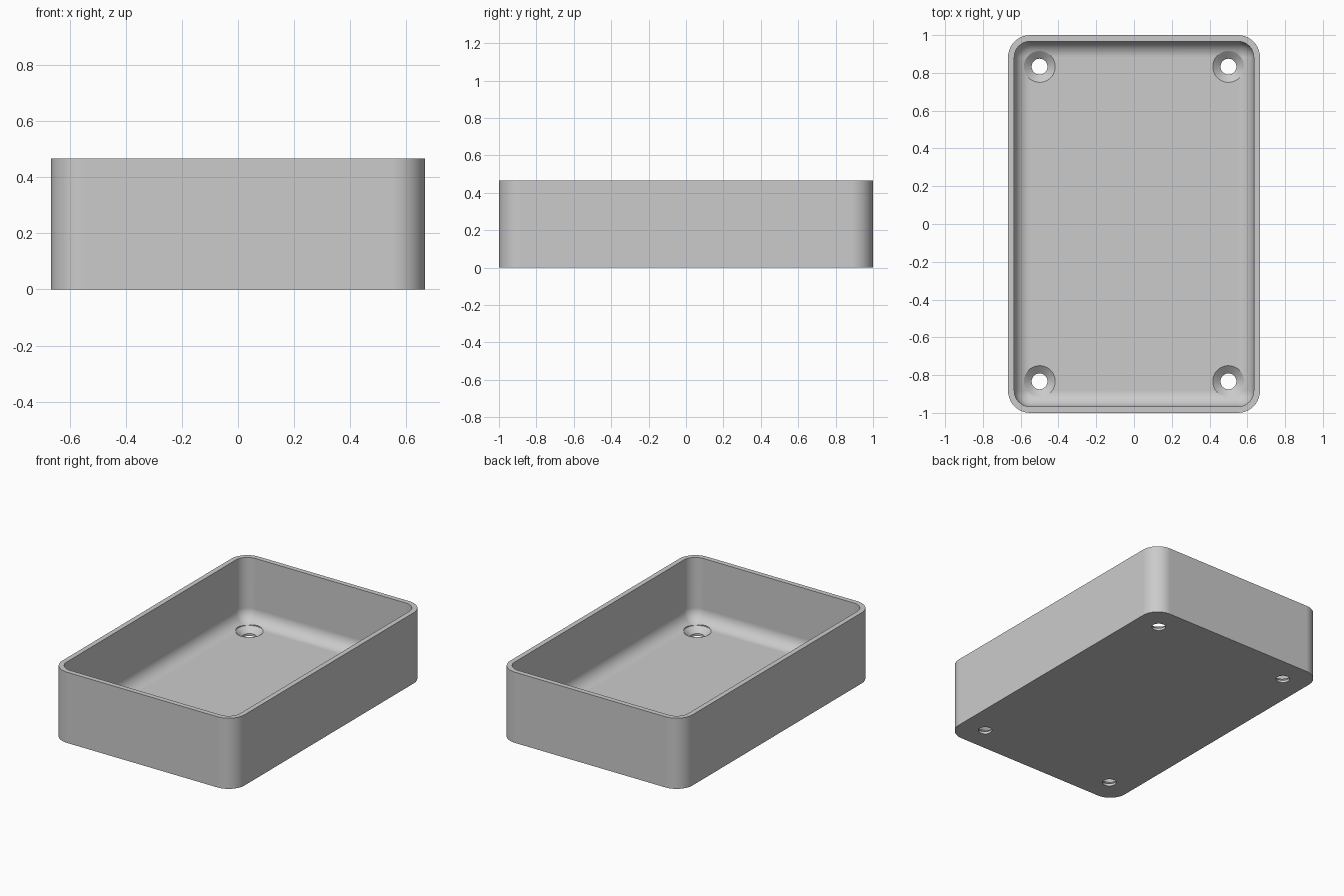
import bpy
import bmesh
from math import sin, cos, pi

HALF_X, HALF_Y, HEIGHT = 0.667, 1.0, 0.467
CORNER, WALL, FLOOR = 0.117, 0.033, 0.05
FILLET = CORNER - WALL
STEPS = 10

if "Cube" in bpy.data.objects:
    bpy.data.objects.remove(bpy.data.objects["Cube"], do_unlink=True)

grey = bpy.data.materials.new("plain grey")
grey.use_nodes = True
grey.diffuse_color = (0.6, 0.6, 0.6, 1)
grey.node_tree.nodes["Principled BSDF"].inputs["Base Color"].default_value = (0.6, 0.6, 0.6, 1)


def finish(bm, name):
    """Clean the mesh, link it as an object and give it the grey."""
    bmesh.ops.remove_doubles(bm, verts=bm.verts, dist=0.0002)
    bmesh.ops.recalc_face_normals(bm, faces=bm.faces)
    mesh = bpy.data.meshes.new(name)
    bm.to_mesh(mesh)
    bm.free()
    mesh.materials.append(grey)
    obj = bpy.data.objects.new(name, mesh)
    bpy.context.collection.objects.link(obj)
    return obj


def skin(bm, rings):
    """Join equal rings of points into a closed body."""
    loops = [[bm.verts.new(p) for p in ring] for ring in rings]
    for low, high in zip(loops, loops[1:]):
        for i in range(len(low)):
            j = (i + 1) % len(low)
            bm.faces.new((low[i], low[j], high[j], high[i]))
    bm.faces.new(loops[0][::-1])
    bm.faces.new(loops[-1])


def rounded_rectangle(inset, z):
    """Outline of the box, moved inward by inset."""
    radius = max(CORNER - inset, 0)
    cx, cy = HALF_X - CORNER, HALF_Y - CORNER
    points = []
    for quarter, (sx, sy) in enumerate([(1, 1), (-1, 1), (-1, -1), (1, -1)]):
        for k in range(STEPS + 1):
            a = (quarter + k / STEPS) * pi / 2
            points.append((sx * cx + radius * cos(a), sy * cy + radius * sin(a), z))
    return points


def circle(x, y, radius, z, sides=48):
    return [(x + radius * cos(2 * pi * k / sides), y + radius * sin(2 * pi * k / sides), z)
            for k in range(sides)]


# Tray: outer wall, rim, inner wall, rounded bottom edge and floor
rings = [rounded_rectangle(0, 0), rounded_rectangle(0, HEIGHT), rounded_rectangle(WALL, HEIGHT)]
for k in range(STEPS + 1):
    a = k / STEPS * pi / 2
    rings.append(rounded_rectangle(WALL + FILLET * (1 - cos(a)), FLOOR + FILLET * (1 - sin(a))))
bm = bmesh.new()
skin(bm, rings)
tray = finish(bm, "tray")

# Countersunk screw holes in the four corners
bm = bmesh.new()
for x in (-0.5, 0.5):
    for y in (-0.833, 0.833):
        skin(bm, [circle(x, y, r, z) for r, z in
                  ((0.042, -0.05), (0.042, 0.016), (0.083, FLOOR), (0.083, 0.12))])
holes = finish(bm, "screw_hole_cutter")
holes.hide_render = True

cut = tray.modifiers.new("screw holes", "BOOLEAN")
cut.operation = "DIFFERENCE"
cut.solver = "EXACT"
cut.object = holes
bpy.ops.object.select_all(action="DESELECT")
bpy.context.view_layer.objects.active = tray
tray.select_set(True)
bpy.ops.object.modifier_apply(modifier=cut.name)
bpy.data.objects.remove(holes, do_unlink=True)

# Smooth rounded surfaces with crisp edges and a flat floor
bpy.ops.object.shade_smooth_by_angle(angle=pi / 6)
weighted = tray.modifiers.new("weighted normals", "WEIGHTED_NORMAL")
weighted.keep_sharp = True
